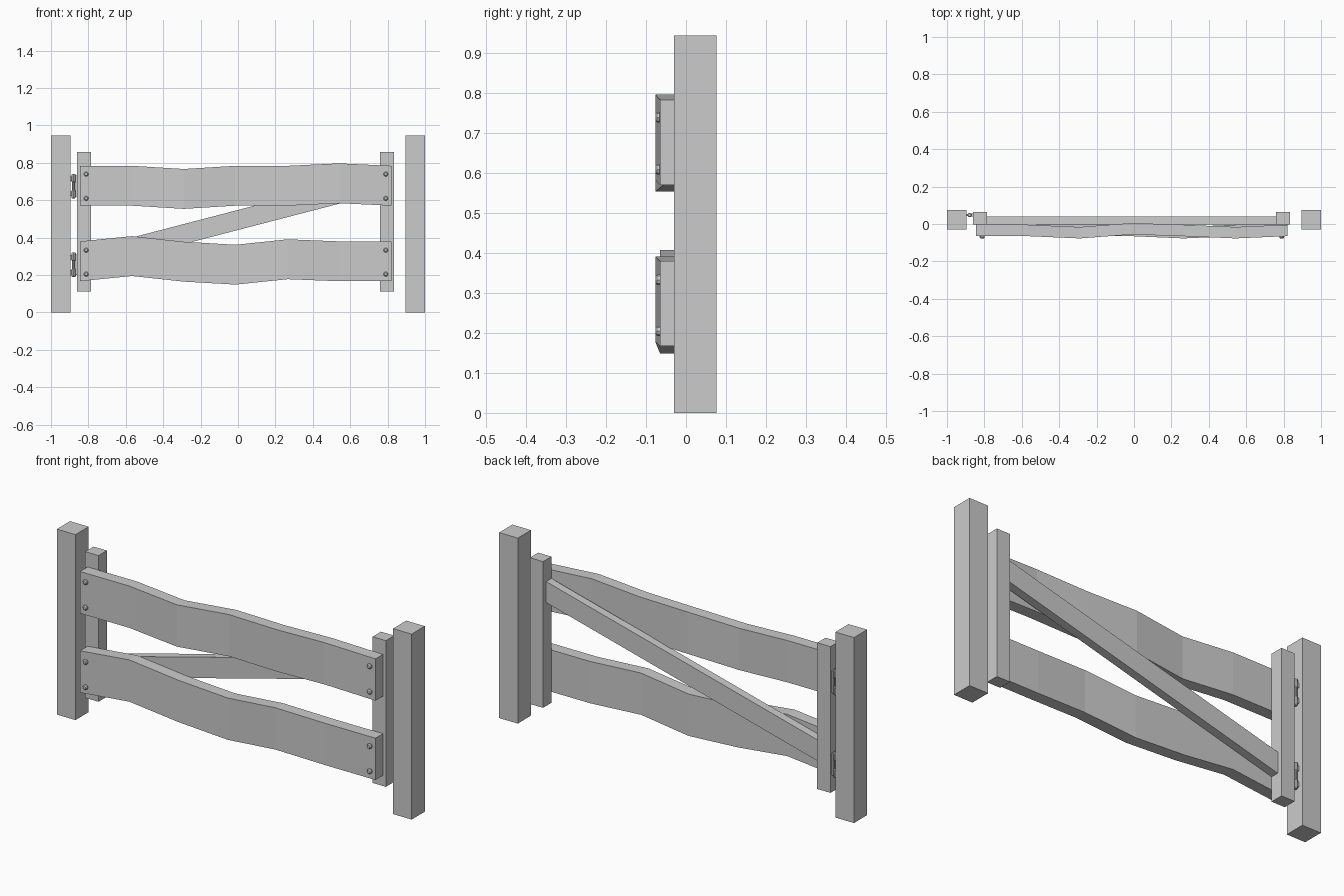
import bpy, bmesh, math

if "Cube" in bpy.data.objects:
    bpy.data.objects.remove(bpy.data.objects["Cube"])


def make_object(name, bm):
    bmesh.ops.recalc_face_normals(bm, faces=bm.faces)
    mesh = bpy.data.meshes.new(name)
    bm.to_mesh(mesh)
    bm.free()
    obj = bpy.data.objects.new(name, mesh)
    bpy.context.collection.objects.link(obj)
    return obj


def loft(name, sections):
    """Join equal-length point rings with quads and cap both ends."""
    bm = bmesh.new()
    rings = [[bm.verts.new(p) for p in s] for s in sections]
    n = len(rings[0])
    for a, b in zip(rings, rings[1:]):
        for i in range(n):
            j = (i + 1) % n
            bm.faces.new((a[i], a[j], b[j], b[i]))
    bm.faces.new(rings[0])
    bm.faces.new(rings[-1])
    return make_object(name, bm)


def rect(x, y0, y1, z0, z1):
    return [(x, y0, z0), (x, y1, z0), (x, y1, z1), (x, y0, z1)]


def box(name, x0, x1, y0, y1, z0, z1):
    return loft(name, [rect(x0, y0, y1, z0, z1), rect(x1, y0, y1, z0, z1)])


def lathe(name, x, y, profile, sides=8):
    """Vertical turned part from (radius, z) pairs."""
    return loft(name, [[(x + r * math.cos(math.tau * i / sides),
                         y + r * math.sin(math.tau * i / sides), z)
                        for i in range(sides)] for r, z in profile])


# Ground posts and gate stiles
for side, px, sx in (("left", -1.0, -0.86), ("right", 0.895, 0.76)):
    box(side + "_post", px, px + 0.105, -0.03, 0.076, 0, 0.945)
    box(side + "_stile", sx, sx + 0.075, -0.002, 0.065, 0.112, 0.857)

# Warped planks: (z shift, y shift) at seven evenly spaced stations
planks = {
    "upper_plank": (0.571, [(0, 0), (0, 0), (-0.017, -0.012), (0, 0.009),
                            (0, 0), (0.013, -0.012), (0, 0)]),
    "lower_plank": (0.167, [(0, 0), (0.028, 0), (-0.002, 0), (-0.018, 0),
                            (0.011, -0.012), (0, 0), (0, 0)]),
}
for name, (z, shifts) in planks.items():
    loft(name, [rect(-0.845 + 0.2775 * i, -0.065 + dy, -0.004 + dy,
                     z + dz, z + dz + 0.213)
                for i, (dz, dy) in enumerate(shifts)])

# Diagonal brace between the stiles
loft("diagonal_brace", [rect(x, -0.002, 0.04, 0.441 + 0.26 * x, 0.548 + 0.26 * x)
                        for x in (-0.79, 0.765)])

# Bolt heads at the plank ends
for x in (-0.812, 0.79):
    for z in (0.74, 0.61, 0.333, 0.205):
        loft("bolt_head", [[(x + r * math.cos(math.tau * i / 8), y,
                             z + r * math.sin(math.tau * i / 8)) for i in range(8)]
                           for r, y in ((0.013, -0.06), (0.013, -0.072), (0.008, -0.077))])

# Hinges: pin with two knuckles, leaf on the stile and arms to the post
for z in (0.255, 0.675):
    lathe("hinge_pin", -0.879, 0.048,
          [(0.008, z - 0.066), (0.012, z - 0.058), (0.012, z - 0.025), (0.008, z - 0.02),
           (0.008, z + 0.02), (0.012, z + 0.025), (0.012, z + 0.058), (0.008, z + 0.066)])
    box("hinge_leaf", -0.868, -0.859, 0.04, 0.056, z - 0.056, z + 0.056)
    for s in (-0.04, 0.04):
        box("hinge_arm", -0.897, -0.865, 0.043, 0.053, z + s - 0.012, z + s + 0.012)
